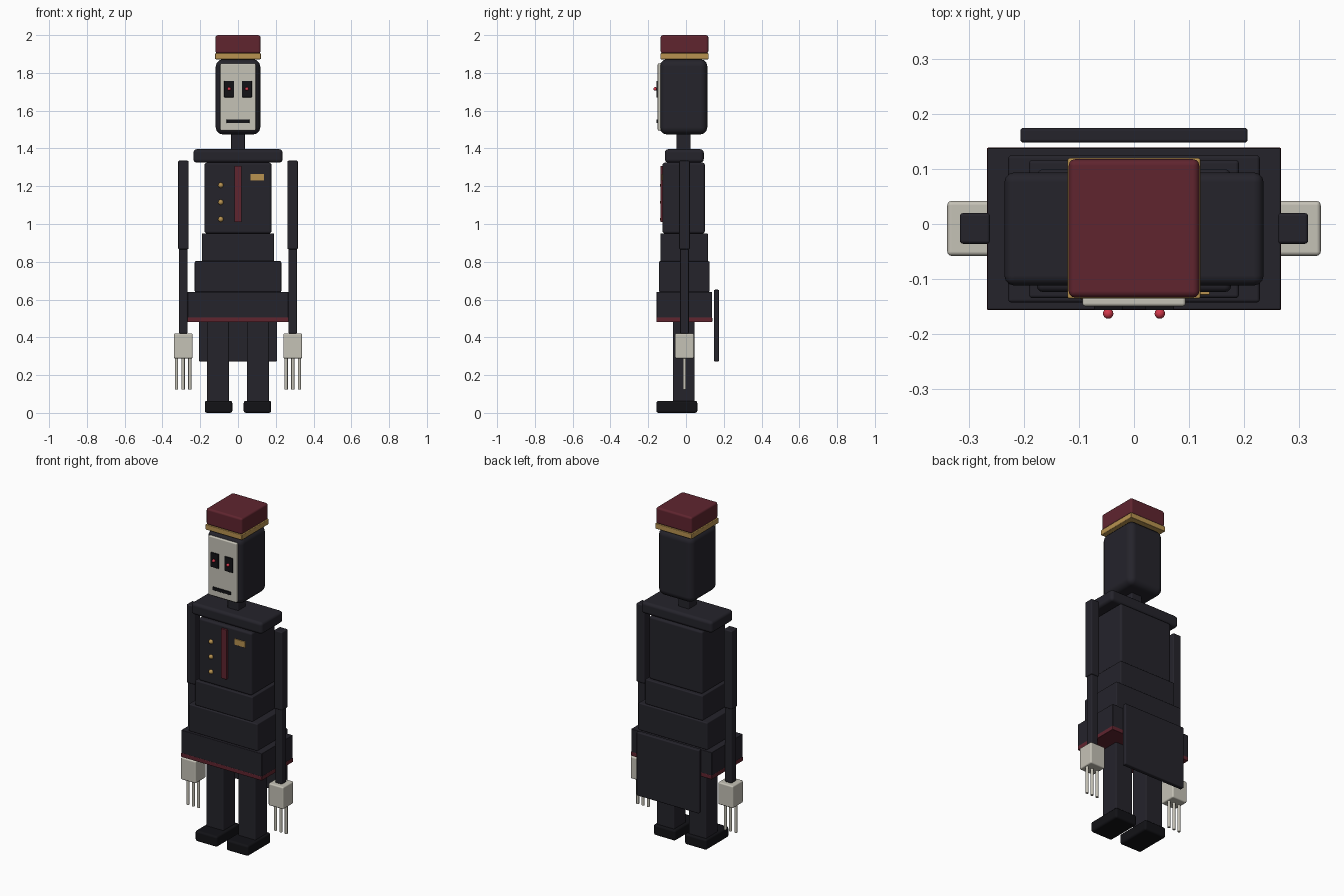
import bpy, bmesh
from mathutils import Matrix, Vector

if "Cube" in bpy.data.objects:
    bpy.data.objects.remove(bpy.data.objects["Cube"])


def material(name, rgb):
    m = bpy.data.materials.new(name)
    m.diffuse_color = (*rgb, 1)
    m.use_nodes = True
    m.node_tree.nodes["Principled BSDF"].inputs["Base Color"].default_value = m.diffuse_color
    return m


CLOTH = material("dark cloth", (0.018, 0.017, 0.024))
RED = material("dark red", (0.115, 0.018, 0.028))
GOLD = material("brass", (0.48, 0.29, 0.08))
BONE = material("ivory", (0.56, 0.54, 0.47))
BLACK = material("black", (0.006, 0.006, 0.008))
GLOW = material("eye red", (0.65, 0.04, 0.07))


def finish(name, bm, mat):
    mesh = bpy.data.meshes.new(name)
    bm.to_mesh(mesh)
    bm.free()
    mesh.materials.append(mat)
    ob = bpy.data.objects.new(name, mesh)
    bpy.context.collection.objects.link(ob)
    return ob


def box(name, x, y, z, mat, bevel=0.006):
    """Box from (min, max) ranges with a small rounded edge."""
    bm = bmesh.new()
    bmesh.ops.create_cube(bm, size=1)
    lo, hi = Vector((x[0], y[0], z[0])), Vector((x[1], y[1], z[1]))
    bmesh.ops.transform(bm, verts=bm.verts,
                        matrix=Matrix.Translation((lo + hi) / 2) @ Matrix.Diagonal((*(hi - lo), 1)))
    ob = finish(name, bm, mat)
    if bevel:
        b = ob.modifiers.new("round", 'BEVEL')
        b.width, b.segments = bevel, 3
        b.harden_normals = True
        for p in ob.data.polygons:
            p.use_smooth = True
    return ob


def block(name, half, y, z, mat, bevel=0.006):
    return box(name, (-half, half), y, z, mat, bevel)


def ball(name, loc, r, mat):
    bm = bmesh.new()
    bmesh.ops.create_uvsphere(bm, u_segments=16, v_segments=10, radius=r,
                              matrix=Matrix.Translation(loc))
    for f in bm.faces:
        f.smooth = True
    return finish(name, bm, mat)


def rod(name, x, y, z, r, mat):
    bm = bmesh.new()
    bmesh.ops.create_cone(bm, cap_ends=True, segments=12, radius1=r, radius2=r, depth=z[1] - z[0],
                          matrix=Matrix.Translation((x, y, (z[0] + z[1]) / 2)))
    for f in bm.faces:
        f.smooth = len(f.verts) == 4
    return finish(name, bm, mat)


# Hat and head
block("hat", 0.119, (-0.134, 0.118), (1.902, 2.0), RED, 0.012)
block("hat_band", 0.121, (-0.136, 0.12), (1.872, 1.904), GOLD, 0.004)
block("head", 0.118, (-0.139, 0.113), (1.474, 1.872), CLOTH, 0.038)
block("mask", 0.094, (-0.150, -0.132), (1.495, 1.85), BONE, 0.006)
block("mouth", 0.06, (-0.156, -0.146), (1.534, 1.553), BLACK, 0.002)
block("neck", 0.036, (-0.05, 0.025), (1.39, 1.49), CLOTH)

# Torso and tiered coat skirt
block("shoulders", 0.236, (-0.112, 0.094), (1.325, 1.396), CLOTH, 0.018)
block("chest", 0.177, (-0.124, 0.1), (0.95, 1.325), CLOTH, 0.012)
block("waist", 0.191, (-0.135, 0.116), (0.802, 0.951), CLOTH)
block("upper_skirt", 0.229, (-0.143, 0.125), (0.64, 0.803), CLOTH)
block("lower_skirt", 0.267, (-0.156, 0.138), (0.5, 0.641), CLOTH, 0.003)
block("skirt_trim", 0.268, (-0.157, 0.139), (0.48, 0.505), RED, 0.003)
block("coat_tail", 0.207, (0.148, 0.175), (0.272, 0.652), CLOTH)

# Chest decorations
block("chest_stripe", 0.019, (-0.136, -0.118), (1.01, 1.308), RED, 0.003)
box("badge", (0.065, 0.138), (-0.129, -0.118), (1.23, 1.266), GOLD, 0.002)
for i in range(3):
    ball(f"button_{i + 1}", (-0.091, -0.124, 1.205 - 0.09 * i), 0.014, GOLD)

# Paired parts
for side, s in (("left", 1), ("right", -1)):
    def span(a, b):
        return tuple(sorted((s * a, s * b)))

    box(f"{side}_eye_socket", span(0.021, 0.073), (-0.157, -0.146), (1.671, 1.757), BLACK, 0.002)
    ball(f"{side}_pupil", (s * 0.047, -0.163, 1.715), 0.0095, GLOW)
    box(f"{side}_upper_arm", span(0.262, 0.317), (-0.036, 0.02), (0.866, 1.335), CLOTH)
    box(f"{side}_forearm", span(0.267, 0.312), (-0.031, 0.015), (0.42, 0.868), CLOTH)
    box(f"{side}_hand", span(0.24, 0.34), (-0.058, 0.042), (0.288, 0.421), BONE, 0.008)
    for i in range(3):
        rod(f"{side}_finger_{i + 1}", s * (0.255 + 0.035 * i), -0.008, (0.124, 0.295), 0.0085, BONE)
    box(f"{side}_leg", span(0.048, 0.164), (-0.07, 0.045), (0.055, 0.5), CLOTH)
    box(f"{side}_shoe", span(0.03, 0.176), (-0.157, 0.06), (0, 0.064), BLACK, 0.012)
